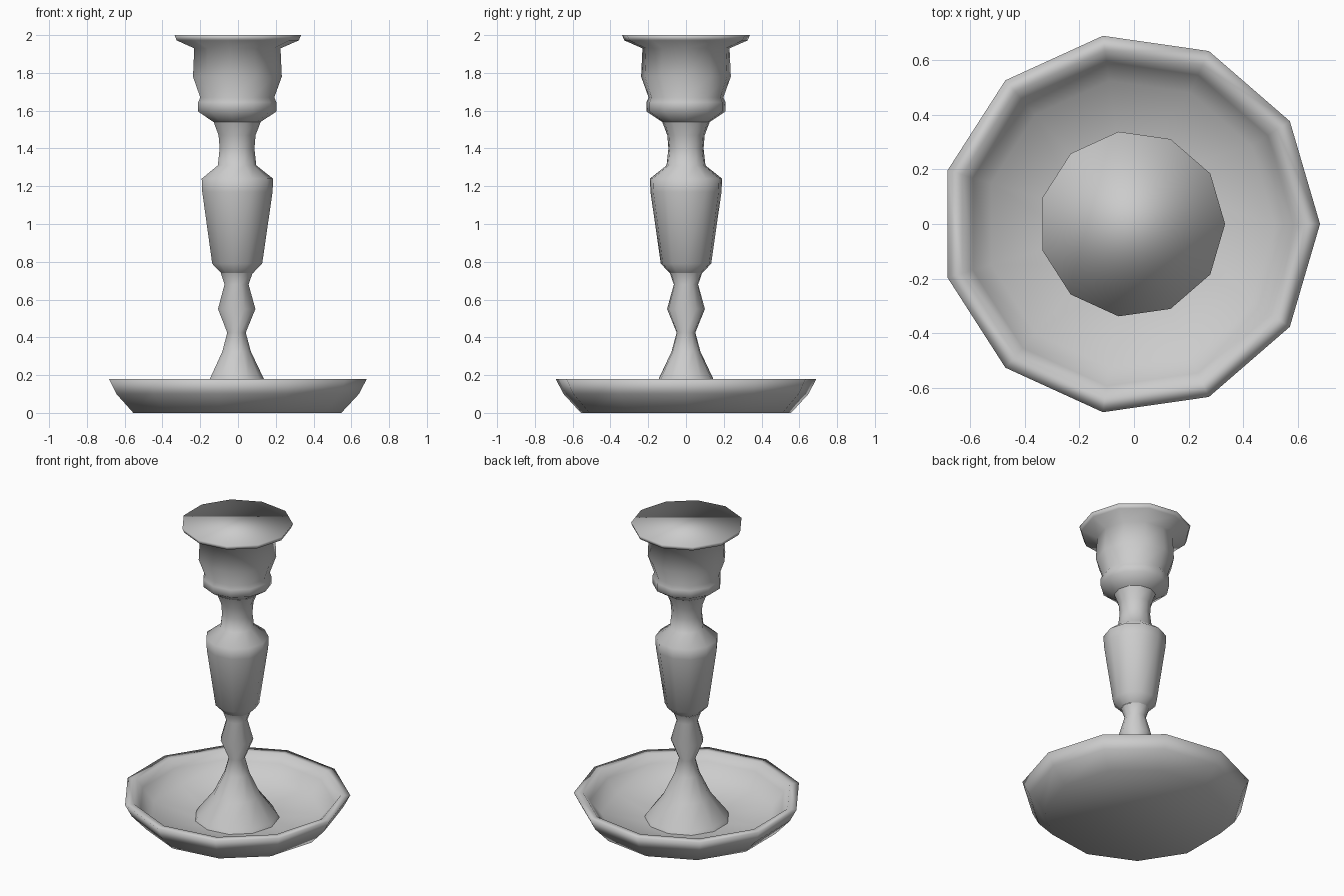
import bpy, bmesh, math

SIDES = 11

cube = bpy.data.objects.get("Cube")
if cube:
    bpy.data.objects.remove(cube, do_unlink=True)

# One grey metal for every part
metal = bpy.data.materials.new("grey_metal")
metal.use_nodes = True
grey = (0.6, 0.6, 0.6, 1.0)
metal.diffuse_color = grey
metal.node_tree.nodes["Principled BSDF"].inputs["Base Color"].default_value = grey


def lathe(name, profile, centre_x, cap_start=False, cap_end=False):
    """Turn a (radius, height) profile into a smooth eleven-sided part."""
    bm = bmesh.new()
    rings = []
    for r, z in profile:
        angles = [2 * math.pi * i / SIDES for i in range(SIDES)]
        rings.append([bm.verts.new((centre_x + r * math.cos(a), r * math.sin(a), z))
                      for a in angles])
    for low, high in zip(rings, rings[1:]):
        for i in range(SIDES):
            j = (i + 1) % SIDES
            bm.faces.new((low[i], low[j], high[j], high[i]))
    if cap_start:
        bm.faces.new(rings[0][::-1])
    if cap_end:
        bm.faces.new(rings[-1])
    for face in bm.faces:
        face.smooth = True
    mesh = bpy.data.meshes.new(name)
    bm.to_mesh(mesh)
    bm.free()
    mesh.materials.append(metal)
    obj = bpy.data.objects.new(name, mesh)
    bpy.context.collection.objects.link(obj)
    return obj


# Drip dish: outside wall, rim, then the inside down to the floor
lathe("drip_dish", [(0.562, 0), (0.655, 0.1), (0.697, 0.18), (0.64, 0.18),
                    (0.6, 0.13), (0.53, 0.045), (0.2, 0.02)],
      -0.015, cap_start=True, cap_end=True)

# Flared foot with the knop above it
lathe("foot_and_knop", [(0.262, 0.02), (0.25, 0.045), (0.146, 0.18), (0.077, 0.325),
                        (0.05, 0.425), (0.101, 0.55), (0.065, 0.68), (0.086, 0.74)],
      -0.009)

# Tapered baluster and narrow neck
lathe("baluster", [(0.086, 0.74), (0.135, 0.79), (0.19, 1.17), (0.193, 1.24),
                   (0.104, 1.31), (0.094, 1.4), (0.1, 1.47), (0.127, 1.54)],
      -0.007)

# Candle socket with collar, bulb and flat flange
lathe("candle_socket", [(0.127, 1.54), (0.211, 1.595), (0.211, 1.645), (0.2, 1.67),
                        (0.24, 1.78), (0.233, 1.93), (0.33, 1.972), (0.342, 2.0)],
      -0.008, cap_end=True)
